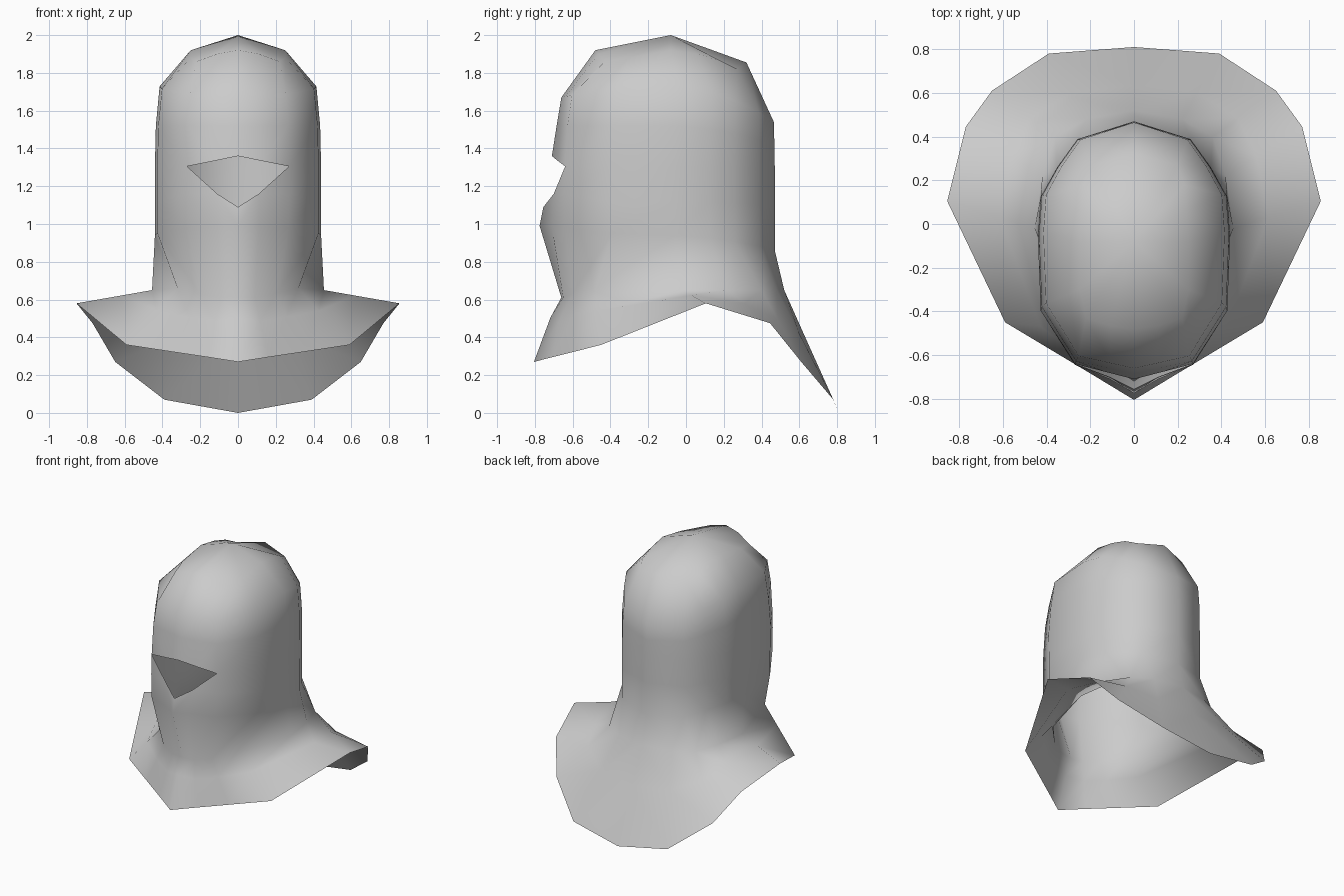
import bpy
from mathutils import Vector

if "Cube" in bpy.data.objects:
    bpy.data.objects.remove(bpy.data.objects["Cube"])

# Half cross-section of the head, front to back: (x as share of half width, y as share of depth)
SECTION = [(0, -1), (.25, -.96), (.61, -.9), (.97, -.47), (1, .1), (.97, .41),
           (.8, .64), (.59, .86), (0, 1)]


def ring(width, y_front, y_back, z_front, z_side, z_back, chin=0):
    """One head ring whose height bends from front over the side to the back."""
    mid, half = (y_front + y_back) / 2, (y_back - y_front) / 2
    pts = []
    for i, (x, t) in enumerate(SECTION):
        z = z_side + ((z_front if t < 0 else z_back) - z_side) * t * t
        y = mid + half * t - chin * (1, .45, 0)[min(i, 2)]
        pts.append(Vector((x * width, y, z)))
    return pts


def points(*coords):
    return [Vector(c) for c in coords]


# Cape hem, neck line and the slope between them
hem = points((0, -.805, .27), (.16, -.708, .295), (.34, -.6, .322), (.59, -.45, .36),
             (.855, .105, .58), (.77, .445, .475), (.65, .61, .27), (.39, .78, .07), (0, .81, 0))
neck = points((0, -.66, .61), (.09, -.65, .61), (.2, -.6, .63), (.32, -.48, .66),
              (.455, -.02, .65), (.42, .22, .65), (.36, .4, .65), (.22, .48, .65), (0, .52, .65))
slope = [n.lerp(h, .4) for n, h in zip(neck, hem)]
slope[0].z += .03

# Chin, cheek and brow rings
chin = ring(.44, -.7, .47, .99, .94, .86, .075)
cheek = ring(.44, -.7, .47, 1.09, 1.12, 1.1, .055)
brow = ring(.44, -.71, .47, 1.36, 1.3, 1.3)
temple = ring(.435, -.685, .468, 1.52, 1.52, 1.42)
dome = ring(.415, -.66, .465, 1.67, 1.73, 1.54)

# Eye opening corners
cheek[1] = Vector((.11, -.7, 1.16))
cheek[2] = Vector((.27, -.645, 1.16))
brow[1] = Vector((.13, -.677, 1.333))
brow[2] = Vector((.27, -.64, 1.305))

# Crown ring and top point
crown = points((0, -.48, 1.92), (.11, -.465, 1.9), (.22, -.43, 1.86), (.25, -.3, 1.88),
               (.25, -.08, 1.92), (.24, .06, 1.9), (.23, .18, 1.865), (.2, .27, 1.82), (0, .32, 1.855))
top = Vector((0, -.08, 2))

rows = [hem, slope, neck, chin, cheek, brow, temple, dome, crown]
n = len(SECTION)
verts = [p for row in rows for p in row] + [top]
faces = []
for r in range(len(rows) - 1):
    for c in range(n - 1):
        a, b = r * n + c, r * n + c + 1
        if rows[r] is cheek and c == 0:
            continue                              # eye opening
        if rows[r] is cheek and c == 1:
            faces.append((a, b, b + n))           # corner beside the opening
            continue
        faces.append((a, b, b + n, a + n))
last = (len(rows) - 1) * n
faces += [(last + c, last + c + 1, len(verts) - 1) for c in range(n - 1)]

# Hood: half shell, mirrored, smooth
mesh = bpy.data.meshes.new("hood")
mesh.from_pydata(verts, [], faces)
mesh.shade_smooth()
hood = bpy.data.objects.new("hood", mesh)
bpy.context.collection.objects.link(hood)
mirror = hood.modifiers.new("mirror", 'MIRROR')
mirror.use_axis[0] = True
mirror.use_clip = True

cloth = bpy.data.materials.new("grey cloth")
cloth.diffuse_color = (.6, .6, .6, 1)
cloth.use_nodes = True
cloth.node_tree.nodes["Principled BSDF"].inputs["Base Color"].default_value = cloth.diffuse_color
mesh.materials.append(cloth)
